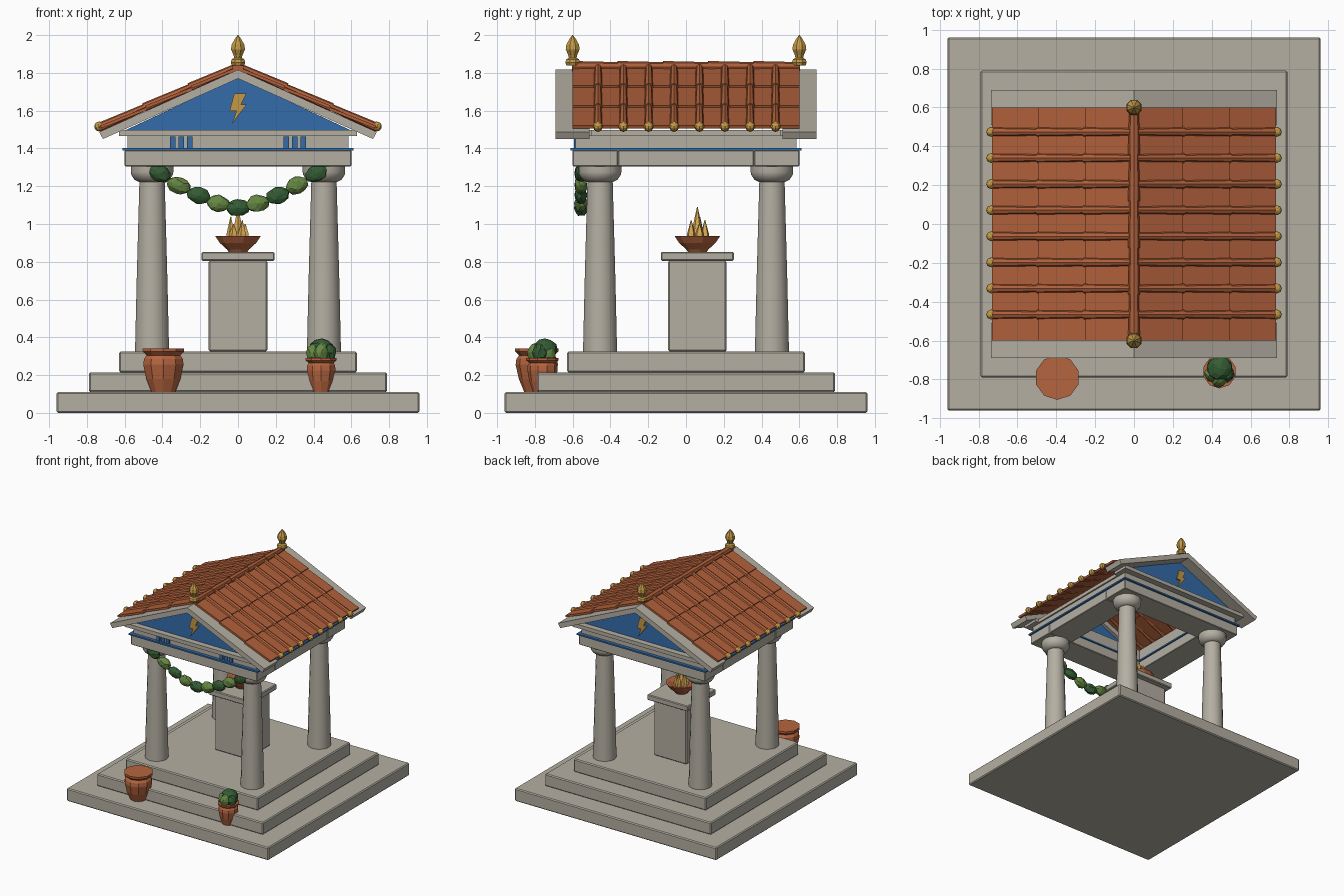
import bpy, bmesh, math, random
from mathutils import Matrix, Vector

random.seed(4)
if "Cube" in bpy.data.objects:
    bpy.data.objects.remove(bpy.data.objects["Cube"], do_unlink=True)


def material(name, rgb):
    m = bpy.data.materials.new(name)
    m.use_nodes = True
    m.diffuse_color = (*rgb, 1)
    m.node_tree.nodes["Principled BSDF"].inputs["Base Color"].default_value = (*rgb, 1)
    return m


STONE = material("stone", (0.46, 0.43, 0.365))
TILE = material("roof terracotta", (0.43, 0.115, 0.042))
CLAY = material("pot clay", (0.47, 0.13, 0.05))
BLUE = material("painted blue", (0.033, 0.15, 0.40))
GOLD = material("gold", (0.55, 0.32, 0.06))
FLAME = material("flame yellow", (0.70, 0.40, 0.09))
DARK = material("dark leaf", (0.035, 0.11, 0.035))
LIGHT = material("light leaf", (0.13, 0.24, 0.055))


def finish(name, bm, mat, smooth=None, bevel=0):
    bmesh.ops.recalc_face_normals(bm, faces=bm.faces)
    me = bpy.data.meshes.new(name)
    bm.to_mesh(me)
    bm.free()
    me.materials.append(mat)
    if smooth:
        me.shade_smooth()
        me.set_sharp_from_angle(angle=math.radians(smooth))
    ob = bpy.data.objects.new(name, me)
    bpy.context.collection.objects.link(ob)
    if bevel:
        mod = ob.modifiers.new("soft edges", "BEVEL")
        mod.width, mod.segments = bevel, 1
    return ob


def add_box(bm, lo, hi):
    lo, hi = Vector(lo), Vector(hi)
    mat = Matrix.Translation((lo + hi) / 2) @ Matrix.Diagonal((*(hi - lo), 1))
    return bmesh.ops.create_cube(bm, size=1, matrix=mat)["verts"]


def box(name, lo, hi, mat, bevel=0):
    bm = bmesh.new()
    add_box(bm, lo, hi)
    return finish(name, bm, mat, bevel=bevel)


def lathe(name, profile, at, mat, sides, smooth=None):
    """Spin (radius, height) pairs around z and close both ends."""
    bm = bmesh.new()
    rings = [[bm.verts.new((at[0] + r * math.cos(t), at[1] + r * math.sin(t), z))
              for t in (math.tau * (i + 0.5) / sides for i in range(sides))]
             for r, z in profile]
    for a, b in zip(rings, rings[1:]):
        for i in range(sides):
            j = (i + 1) % sides
            bm.faces.new((a[i], a[j], b[j], b[i]))
    bm.faces.new(rings[0])
    bm.faces.new(rings[-1])
    return finish(name, bm, mat, smooth)


def prism(name, points, y0, y1, mat):
    """Extrude an (x, z) outline along y."""
    bm = bmesh.new()
    face = bm.faces.new([bm.verts.new((x, y0, z)) for x, z in points])
    new = bmesh.ops.extrude_face_region(bm, geom=[face])["geom"]
    bmesh.ops.translate(bm, vec=(0, y1 - y0, 0),
                        verts=[v for v in new if isinstance(v, bmesh.types.BMVert)])
    return finish(name, bm, mat)


def frame(name, outer, inner, z0, z1, mat, bevel=0):
    """Square ring of four beams."""
    bm = bmesh.new()
    for s in (-1, 1):
        a, b = sorted((s * inner, s * outer))
        add_box(bm, (-outer, a, z0), (outer, b, z1))
        add_box(bm, (a, -inner, z0), (b, inner, z1))
    return finish(name, bm, mat, bevel=bevel)


def leaf(name, at, size, mat, tilt=0.0):
    bm = bmesh.new()
    m = (Matrix.Translation(at) @ Matrix.Rotation(tilt, 4, "Y")
         @ Matrix.Diagonal((*size, 1)))
    bmesh.ops.create_icosphere(bm, subdivisions=2, radius=1, matrix=m)
    for v in bm.verts:
        v.co += Vector([random.uniform(-0.004, 0.004) for _ in range(3)])
    return finish(name, bm, mat)


# Stepped platform
for i, (half, z0, z1) in enumerate([(0.96, 0, 0.11), (0.79, 0.11, 0.215), (0.63, 0.215, 0.325)]):
    box(f"step_{i + 1}", (-half, -half, z0), (half, half, z1), STONE, 0.008)

# Columns with flared capitals
for x in (-0.455, 0.455):
    for y in (-0.455, 0.455):
        lathe("column_shaft", [(0.092, 0.32), (0.083, 0.7), (0.068, 1.235)], (x, y), STONE, 16, 40)
        lathe("column_capital", [(0.07, 1.222), (0.095, 1.235), (0.112, 1.26), (0.115, 1.275),
                                 (0.115, 1.306)], (x, y), STONE, 16, 40)

# Entablature
frame("architrave", 0.6, 0.36, 1.305, 1.39, STONE, 0.004)
frame("blue_band", 0.612, 0.352, 1.389, 1.402, BLUE)
frame("frieze", 0.585, 0.36, 1.402, 1.466, STONE)
frame("cornice", 0.598, 0.36, 1.466, 1.497, STONE)
for side in (-1, 1):
    for k in (-1, 0, 1):
        x = side * 0.3 + k * 0.045
        box("frieze_bar", (x - 0.015, -0.594, 1.402), (x + 0.015, -0.583, 1.464), BLUE)

# Gables at front and back
bolt = [(-0.02, 1.69), (0.045, 1.69), (0.015, 1.632), (0.045, 1.632),
        (-0.032, 1.53), (-0.008, 1.598), (-0.045, 1.598)]
rake = [(-0.735, 1.487), (0, 1.817), (0.735, 1.487), (0.715, 1.45), (0, 1.77), (-0.715, 1.45)]
for s, end in ((-1, "front"), (1, "back")):
    prism(f"{end}_gable_wall", [(-0.6, 1.495), (0.6, 1.495), (0, 1.775)], s * 0.59, s * 0.54, BLUE)
    prism(f"{end}_raking_cornice", rake, s * 0.69, s * 0.51, STONE)
    lo, hi = sorted((s * 0.64, s * 0.5))
    box(f"{end}_gable_sill", (-0.63, lo, 1.466), (0.63, hi, 1.498), STONE)
    prism(f"{end}_bolt_ornament", [(-s * x, z) for x, z in bolt], s * 0.602, s * 0.585, GOLD)
    lathe(f"{end}_finial", [(0.036, 1.84), (0.042, 1.855), (0.036, 1.872), (0.022, 1.88),
                            (0.026, 1.895), (0.04, 1.925), (0.036, 1.95), (0.018, 1.98),
                            (0.002, 2.0)], (0, s * 0.6), GOLD, 8)

# Tiled roof, built flat along each slope and then tilted
ANGLE, ROWS, LENGTH = math.atan(0.442), 3, 0.787
ROW = LENGTH / ROWS
TURN = Matrix.Rotation(math.pi / 2, 4, "Y")
joints = [(i - 3.5) * 0.1343 + 0.004 for i in range(8)]
for s, side in ((1, "left"), (-1, "right")):
    slope = (Matrix.Translation((0, 0, 1.815)) @ Matrix.Diagonal((s, 1, 1, 1))
             @ Matrix.Rotation(ANGLE, 4, "Y"))
    tiles, covers, caps = bmesh.new(), bmesh.new(), bmesh.new()
    for r in range(ROWS):
        d0, d1 = r * ROW, (r + 1) * ROW
        for v in add_box(tiles, (d0, -0.6, 0), (d1, 0.6, 0.016)):
            if v.co.x > d0 + 0.1:
                v.co.z += 0.01
        for y in joints:
            place = Matrix.Translation(((d0 + d1) / 2 + 0.004, y, 0.019)) @ TURN
            bmesh.ops.create_cone(covers, cap_ends=True, segments=8, radius1=0.018,
                                  radius2=0.025, depth=ROW + 0.012, matrix=place)
    for y in joints:
        bmesh.ops.create_uvsphere(caps, u_segments=8, v_segments=6, radius=0.026,
                                  matrix=Matrix.Translation((LENGTH + 0.006, y, 0.024)))
    for bm, name, mat in ((tiles, "roof_tiles", TILE), (covers, "tile_covers", TILE),
                          (caps, "eave_caps", GOLD)):
        bm.transform(slope)
        finish(f"{side}_{name}", bm, mat)

# Ridge tiles
bm = bmesh.new()
for i in range(5):
    place = Matrix.Translation((0, -0.48 + i * 0.24, 1.832)) @ Matrix.Rotation(math.pi / 2, 4, "X")
    bmesh.ops.create_cone(bm, cap_ends=True, segments=8, radius1=0.025, radius2=0.031,
                          depth=0.245, matrix=place)
finish("ridge_tiles", bm, TILE)

# Altar with a fire bowl
AY = 0.06
box("altar_block", (-0.155, AY - 0.155, 0.325), (0.155, AY + 0.155, 0.806), STONE, 0.008)
box("altar_slab", (-0.193, AY - 0.193, 0.805), (0.193, AY + 0.193, 0.852), STONE, 0.006)
lathe("fire_bowl", [(0.05, 0.85), (0.06, 0.865), (0.1, 0.9), (0.125, 0.937), (0.108, 0.937),
                    (0.07, 0.915)], (0, AY), CLAY, 12)
lathe("flame_centre", [(0.032, 0.91), (0.03, 0.96), (0.002, 1.09)], (0, AY), FLAME, 6)
for i in range(5):
    t = math.tau * i / 5 + 0.3
    lathe("flame_tongue", [(0.024, 0.91), (0.022, 0.95), (0.002, 1.0 + 0.02 * (i % 3))],
          (0.04 * math.cos(t), AY + 0.04 * math.sin(t)), FLAME, 5)

# Leaf garland hung between the front columns
for i in range(-4, 5):
    x = i * 0.104
    z = 1.085 + 0.185 * (abs(i) / 4) ** 1.5
    leaf("garland_leaf", (x, -0.557, z), (0.064, 0.034, 0.045),
         LIGHT if i % 2 else DARK, -0.12 * i)

# Clay pots
lathe("large_pot", [(0.066, 0.11), (0.095, 0.18), (0.112, 0.255), (0.108, 0.285), (0.094, 0.305),
                    (0.115, 0.325), (0.115, 0.342)], (-0.395, -0.79), CLAY, 10)
lathe("small_pot", [(0.05, 0.11), (0.07, 0.17), (0.08, 0.225), (0.078, 0.25), (0.07, 0.265),
                    (0.086, 0.278), (0.086, 0.29)], (0.44, -0.76), CLAY, 10)

# Potted plant
leaf("plant_crown", (0.44, -0.745, 0.34), (0.068, 0.065, 0.053), DARK)
for i in range(5):
    t = math.tau * i / 5 - math.pi / 2
    leaf("plant_leaf", (0.44 + 0.04 * math.cos(t), -0.76 + 0.04 * math.sin(t), 0.318),
         (0.04, 0.04, 0.05), DARK if i % 2 else LIGHT)
